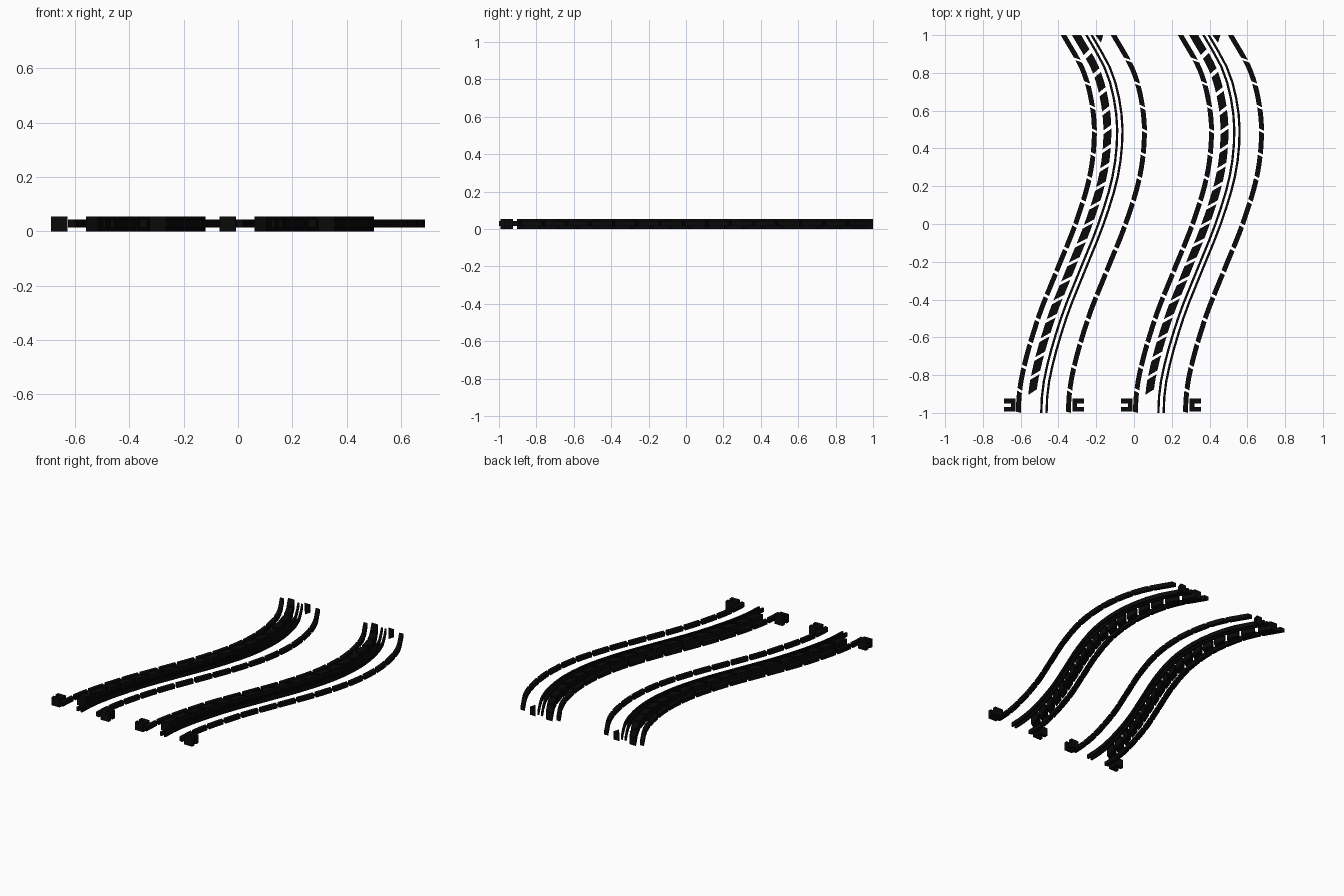
import bpy, bmesh
from mathutils import Vector
from mathutils.geometry import interpolate_bezier

if "Cube" in bpy.data.objects:
    bpy.data.objects.remove(bpy.data.objects["Cube"])

# Single rubber colour
black = bpy.data.materials.new("rubber_black")
black.use_nodes = True
colour = (0.003, 0.003, 0.003, 1)
black.diffuse_color = colour
black.node_tree.nodes["Principled BSDF"].inputs["Base Color"].default_value = colour

SPACING = 0.62      # distance between the two tracks
THIN = (0.015, 0.043)
THICK = (0.0, 0.055)

# S-shaped centre path as (y, x) knots
KNOTS = [(-1, -0.477), (-0.8, -0.457), (-0.5, -0.373), (-0.25, -0.275),
         (0, -0.175), (0.25, -0.1), (0.47, -0.075), (0.65, -0.09),
         (0.82, -0.138), (1, -0.238)]


def sample_path():
    pts = [Vector((x, y, 0)) for y, x in KNOTS]
    tangents = []
    for i in range(len(pts)):
        a, b = pts[max(i - 1, 0)], pts[min(i + 1, len(pts) - 1)]
        t = (b - a)
        tangents.append(t / t.y)
    tangents[0] = Vector((0, 1, 0))
    path = []
    for i in range(len(pts) - 1):
        h = (pts[i + 1].y - pts[i].y) / 3
        path += interpolate_bezier(pts[i], pts[i] + tangents[i] * h,
                                   pts[i + 1] - tangents[i + 1] * h, pts[i + 1], 12)
    return path


PATH = sample_path()


def path_at(y):
    """Return x and slope of the centre path at y."""
    for a, b in zip(PATH, PATH[1:]):
        if b.y > a.y and y <= b.y + 1e-6:
            slope = (b.x - a.x) / (b.y - a.y)
            return a.x + slope * (y - a.y), slope
    return PATH[-1].x, slope


def add_to_both_tracks(name, bm):
    bmesh.ops.recalc_face_normals(bm, faces=bm.faces)
    mesh = bpy.data.meshes.new(name)
    bm.to_mesh(mesh)
    bm.free()
    mesh.materials.append(black)
    for side, dx in (("right", 0), ("left", SPACING)):
        obj = bpy.data.objects.new(f"{side}_{name}", mesh)
        obj.location.x = dx
        bpy.context.collection.objects.link(obj)


def prism(bm, outline, z):
    """Extrude a flat outline between two heights."""
    low, high = [[bm.verts.new((x, y, h)) for x, y in outline] for h in z]
    n = len(outline)
    bm.faces.new(low[::-1])
    bm.faces.new(high)
    for i in range(n):
        j = (i + 1) % n
        bm.faces.new((low[i], low[j], high[j], high[i]))


def edge_point(y, shift, offset, skew):
    y = max(-1, min(1, y + skew * offset))
    x, slope = path_at(y)
    return x + shift + offset * (1 + slope * slope) ** 0.5, y


def strip(name, shift, width, z, start=-1, pitch=2, gap=0, skew=0, steps=4):
    """Row of curved tread pieces that follows the path up to the far end."""
    bm = bmesh.new()
    y = start
    while y < 0.98:
        end = min(y + pitch - gap, 1)
        if end > 0.97:
            end = 1 + abs(skew) * width
        ys = [y + (end - y) * k / steps for k in range(steps + 1)]
        rings = []
        for v in ys:
            sides = [edge_point(v, shift, s * width / 2, skew) for s in (-1, 1)]
            rings.append([bm.verts.new((px, py, h)) for (px, py), h in
                          zip((sides[0], sides[1], sides[1], sides[0]),
                              (z[0], z[0], z[1], z[1]))])
        for a, b in zip(rings, rings[1:]):
            for k in range(4):
                m = (k + 1) % 4
                bm.faces.new((a[k], a[m], b[m], b[k]))
        bm.faces.new(rings[0])
        bm.faces.new(rings[-1][::-1])
        y += pitch
    bmesh.ops.remove_doubles(bm, verts=bm.verts, dist=0.0001)
    add_to_both_tracks(name, bm)


# Tread strips from outer right to outer left
strip("outer_dashes", -0.135, 0.026, THIN, pitch=0.125, gap=0.014, skew=-0.5)
strip("chunky_tread", -0.066, 0.042, THICK, start=-0.89, pitch=0.1, gap=0.02, skew=0.7)
strip("thin_rib_a", -0.014, 0.012, THIN, steps=24)
strip("thin_rib_b", 0.014, 0.012, THIN, steps=24)
strip("inner_dashes", 0.13, 0.026, THIN, pitch=0.125, gap=0.014, skew=-0.5)


# Notched blocks at the near end, opening away from the track
def notched_block(name, inner, outer):
    bm = bmesh.new()
    mid = inner + (outer - inner) * 0.4
    prism(bm, [(inner, -0.993), (outer, -0.993), (outer, -0.97), (mid, -0.97),
               (mid, -0.95), (outer, -0.95), (outer, -0.925), (inner, -0.925)], THICK)
    add_to_both_tracks(name, bm)


notched_block("outer_end_block", -0.628, -0.688)
notched_block("inner_end_block", -0.325, -0.265)

# Small wedge at the far end
bm = bmesh.new()
prism(bm, [(-0.205, 1), (-0.175, 0.96), (-0.163, 1)], THICK)
add_to_both_tracks("far_wedge", bm)
